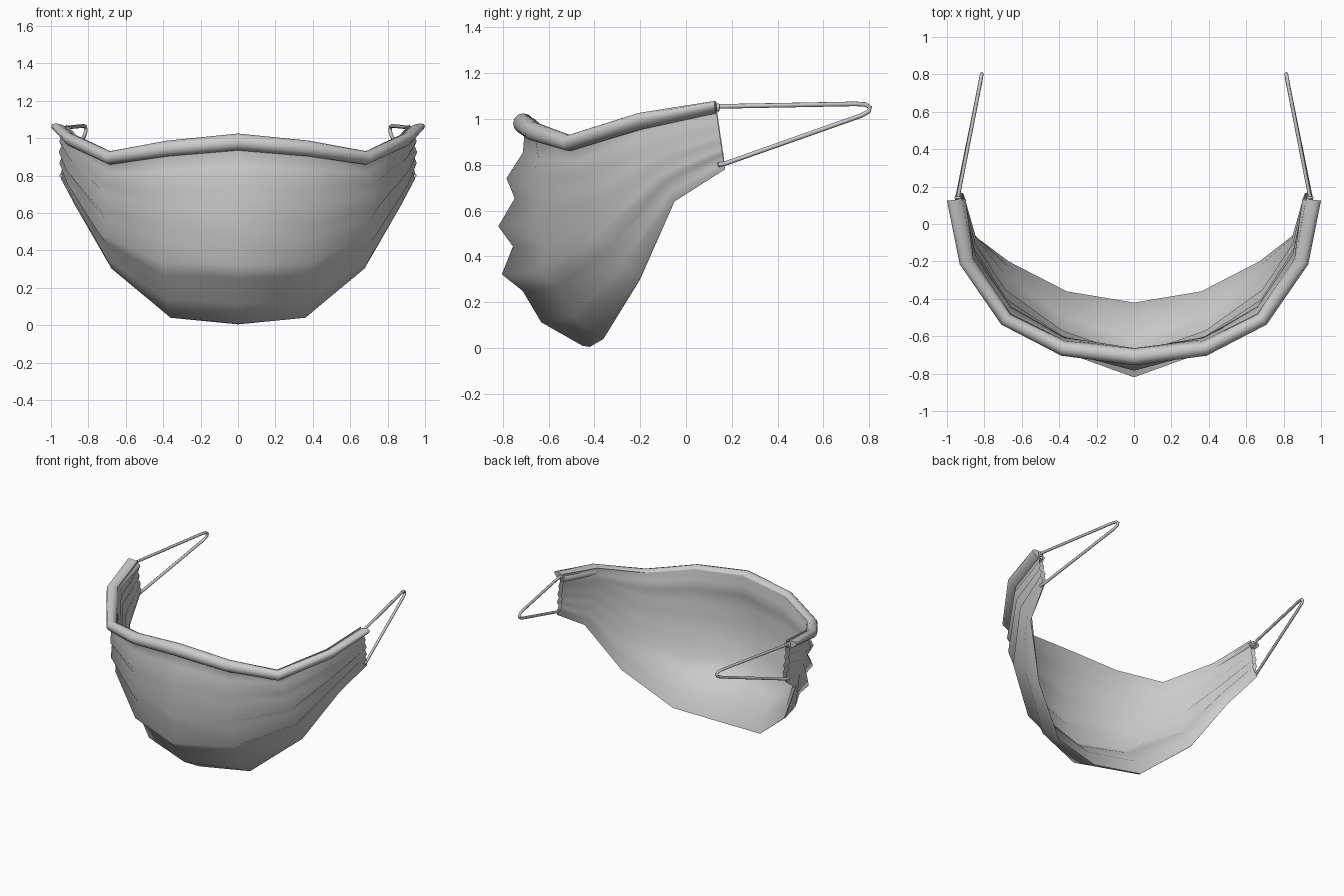
import bpy, bmesh, math
from mathutils import Vector

if "Cube" in bpy.data.objects:
    bpy.data.objects.remove(bpy.data.objects["Cube"])


def make_object(name, verts, faces):
    mesh = bpy.data.meshes.new(name)
    mesh.from_pydata(verts, [], faces)
    mesh.shade_smooth()
    ob = bpy.data.objects.new(name, mesh)
    bpy.context.collection.objects.link(ob)
    return ob


def mirrored(items, flip):
    """Extend a centre-to-right list to run from left to right."""
    return [flip(i) for i in reversed(items[1:])] + list(items)


def flip_x(v):
    return Vector((-v[0], v[1], v[2]))


# Shared outline, centre to right: top edge, bottom edge, outward direction
top = [(0, -.71, .98), (.38, -.665, .945), (.685, -.51, .895), (.895, -.20, .99), (.95, .13, 1.05)]
bottom = [(0, -.42, .005), (.36, -.36, .04), (.67, -.20, .30), (.87, -.05, .64), (.945, .17, .78)]
out = [(0, -1, 0), (.2, -.98, 0), (.65, -.76, 0), (.93, -.37, 0), (1, -.1, 0)]
bulge = [1, .6, .32, .06, 0]
pleat = [1, .75, .7, .5, .22]


def sheet(name, rows, inset, rise, flip):
    """Pleated sheet hung between the top and bottom edges."""
    columns = []
    for c in range(5):
        col = []
        for s, b, p in rows:
            v = Vector(top[c]).lerp(Vector(bottom[c]), s)
            push = b * bulge[c] + p * pleat[c]
            if s < 1:
                push -= inset[c] * min(1, (1 - s) * 6)
            col.append(v + Vector(out[c]) * push)
        col[0].z += rise
        columns.append(col)
    columns = mirrored(columns, lambda col: [flip_x(v) for v in col])
    n = len(rows)
    faces = [(c * n + r, c * n + r + 1, (c + 1) * n + r + 1, (c + 1) * n + r)
             for c in range(len(columns) - 1) for r in range(n - 1)]
    if flip:
        faces = [f[::-1] for f in faces]
    return make_object(name, [v for col in columns for v in col], faces)


# Rows: drop fraction, bulge, pleat offset
outer_rows = [(0, 0, 0), (.05, .01, 0), (.13, .07, -.03), (.245, .115, .03), (.335, .155, -.02),
              (.46, .195, .048), (.55, .23, -.025), (.675, .25, .04), (.75, .25, -.03),
              (.89, .18, 0), (.995, .03, 0), (1, 0, 0)]
inner_rows = [(0, 0, 0), (.05, .01, 0), (.13, .07, -.03), (.245, .115, .025), (.335, .155, -.02),
              (.46, .19, .035), (.55, .22, -.025), (.675, .23, .02), (.75, .19, -.02),
              (.87, .06, 0), (1, 0, 0)]
sheet("pleated_fabric", outer_rows, [0] * 5, 0, False)
sheet("inner_lining", inner_rows, [.042, .04, .038, .036, .03], .025, True)

# Rolled top hem: an oval section swept along the top edge
half_width = [.045, .04, .037, .04, .05]
half_height = [.045, .042, .036, .036, .025]
lean = [0, 0, 0, .01, .015]
sides = 12
rings = []
for c in range(5):
    ring = []
    for i in range(sides):
        a = 2 * math.pi * i / sides
        side = math.cos(a)
        ring.append(Vector(top[c]) + Vector(out[c]) * half_width[c] * side
                    + Vector((0, 0, half_height[c] * math.sin(a) + lean[c] * side)))
    rings.append(ring)
rings = mirrored(rings, lambda ring: [flip_x(v) for v in ring])
verts = [v for ring in rings for v in ring]
faces = [(k * sides + i, k * sides + (i + 1) % sides,
          (k + 1) * sides + (i + 1) % sides, (k + 1) * sides + i)
         for k in range(len(rings) - 1) for i in range(sides)]
last = (len(rings) - 1) * sides
faces += [tuple(range(sides))[::-1], tuple(range(last, last + sides))]
hem = make_object("top_hem", verts, faces)
bm = bmesh.new()
bm.from_mesh(hem.data)
bmesh.ops.recalc_face_normals(bm, faces=bm.faces)
for f in bm.faces:
    f.smooth = len(f.verts) == 4
bm.to_mesh(hem.data)
bm.free()

# Ear loops with a small wrap at the upper attachment
loop = [(.925, .11, 1.05), (.94, .15, 1.055), (.825, .74, 1.066), (.817, .785, 1.063),
        (.814, .803, 1.05), (.815, .797, 1.033), (.82, .765, 1.015), (.94, .17, .805), (.945, .14, .80)]
for name, sx in (("right_ear_loop", 1), ("left_ear_loop", -1)):
    curve = bpy.data.curves.new(name, 'CURVE')
    curve.dimensions = '3D'
    curve.bevel_depth = .01
    curve.bevel_resolution = 2
    curve.use_fill_caps = True
    spline = curve.splines.new('POLY')
    spline.points.add(len(loop) - 1)
    for pt, (x, y, z) in zip(spline.points, loop):
        pt.co = (x * sx, y, z, 1)
    ob = bpy.data.objects.new(name, curve)
    bpy.context.collection.objects.link(ob)
    bpy.ops.mesh.primitive_torus_add(location=(.942 * sx, .14, 1.05), rotation=(math.pi / 2, 0, 0),
                                     major_radius=.012, minor_radius=.007,
                                     major_segments=12, minor_segments=6)
    bpy.context.object.name = name + "_wrap"
    bpy.ops.object.shade_smooth()
